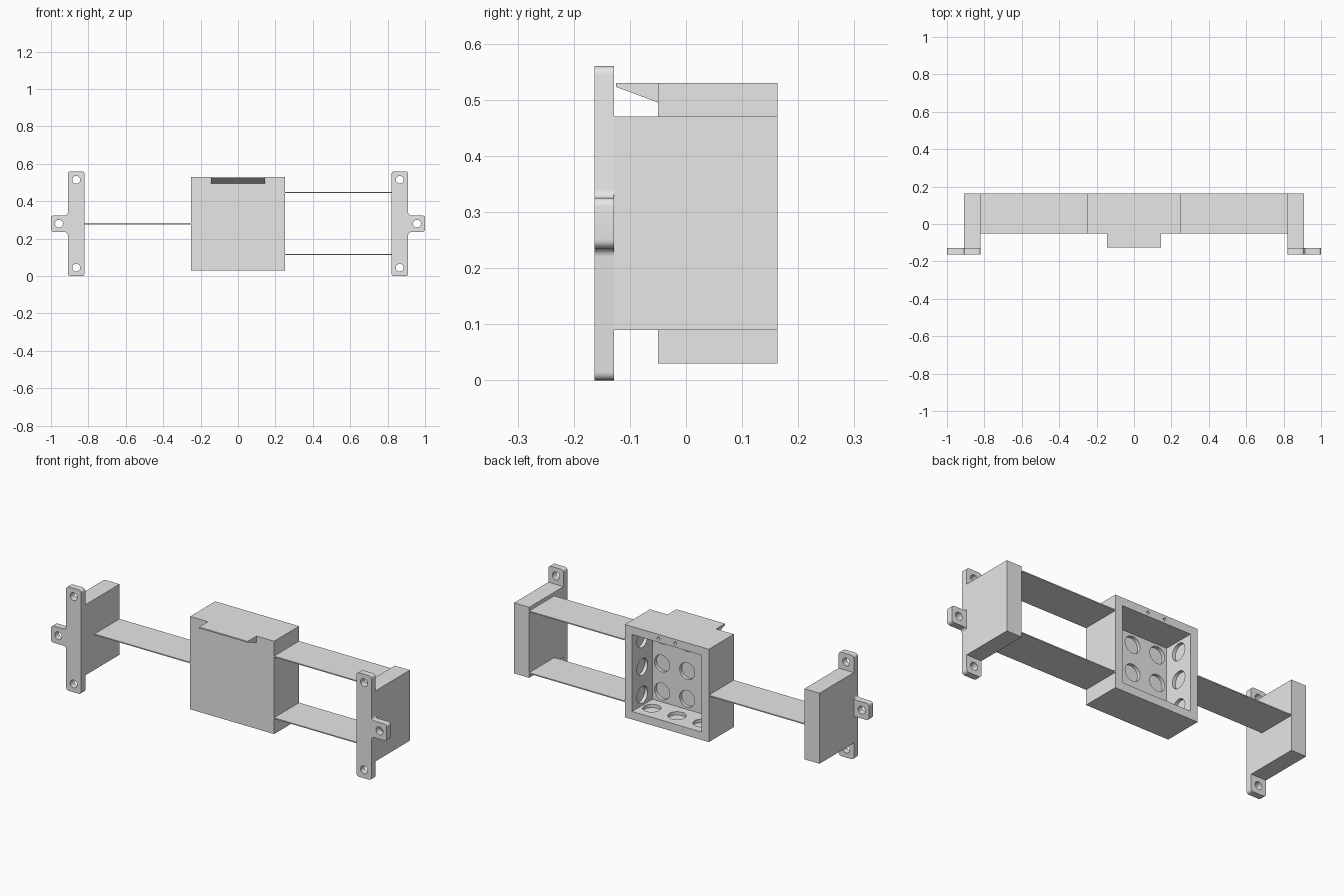
import bpy, bmesh
from math import pi
from mathutils import Matrix, Vector

cube = bpy.data.objects.get("Cube")
if cube:
    bpy.data.objects.remove(cube, do_unlink=True)

grey = bpy.data.materials.new("light_grey")
grey.use_nodes = True
grey.diffuse_color = (0.8, 0.8, 0.8, 1)
grey.node_tree.nodes["Principled BSDF"].inputs["Base Color"].default_value = (0.8, 0.8, 0.8, 1)

BACK, FACE, MID = 0.163, -0.05, 0.28   # rear plane, box front, middle height
HALF, CAVITY = 0.25, 0.207             # box and cavity half widths
FLOOR = -0.01                          # inside of the front wall
PLATE = -0.128                         # rear of the mounting plates


def finish(name, bm):
    bmesh.ops.recalc_face_normals(bm, faces=bm.faces[:])
    mesh = bpy.data.meshes.new(name)
    bm.to_mesh(mesh)
    bm.free()
    mesh.materials.append(grey)
    obj = bpy.data.objects.new(name, mesh)
    bpy.context.collection.objects.link(obj)
    return obj


def add_box(bm, low, high):
    low, high = Vector(low), Vector(high)
    place = Matrix.Translation((low + high) / 2) @ Matrix.Diagonal((high - low).to_4d())
    bmesh.ops.create_cube(bm, size=1, matrix=place)


def box(name, low, high):
    bm = bmesh.new()
    add_box(bm, low, high)
    return finish(name, bm)


def add_cylinder(bm, center, axis, radius, length):
    turn = Vector(axis).to_track_quat('Z', 'Y').to_matrix().to_4x4()
    bmesh.ops.create_cone(bm, cap_ends=True, segments=32, radius1=radius, radius2=radius,
                          depth=length, matrix=Matrix.Translation(center) @ turn)


def prism(name, points, shift, rounding=0):
    bm = bmesh.new()
    face = bm.faces.new([bm.verts.new(p) for p in points])
    if rounding:
        bmesh.ops.bevel(bm, geom=bm.verts[:], offset=rounding, segments=5,
                        profile=0.5, affect='VERTICES')
    solid = bmesh.ops.extrude_face_region(bm, geom=bm.faces[:])
    moved = [g for g in solid["geom"] if isinstance(g, bmesh.types.BMVert)]
    bmesh.ops.translate(bm, verts=moved, vec=shift)
    return finish(name, bm)


def select_only(obj):
    bpy.ops.object.select_all(action='DESELECT')
    obj.select_set(True)
    bpy.context.view_layer.objects.active = obj


def cut(obj, bm):
    cutter = finish("cutter", bm)
    cutter.hide_render = True
    mod = obj.modifiers.new("cut", 'BOOLEAN')
    mod.operation, mod.solver, mod.object = 'DIFFERENCE', 'EXACT', cutter
    select_only(obj)
    bpy.ops.object.modifier_apply(modifier=mod.name)
    bpy.data.objects.remove(cutter, do_unlink=True)


def smooth(obj):
    select_only(obj)
    bpy.ops.object.shade_smooth_by_angle(angle=pi / 6)


# Hollow box, open at the rear
body = box("outlet_box", (-HALF, FACE, MID - HALF), (HALF, BACK, MID + HALF))
bm = bmesh.new()
add_box(bm, (-CAVITY, FLOOR, MID - CAVITY), (CAVITY, BACK + 0.1, MID + CAVITY))
cut(body, bm)

# Round knockouts in the inner walls, and two screw holes in the top rim
bm = bmesh.new()
steps = (-0.15, 0, 0.15)
depth_mid = (FLOOR + BACK) / 2
RADIUS, DEEP = 0.045, 0.036
for a in steps:
    for b in steps:
        add_cylinder(bm, (a, FLOOR, MID + b), (0, 1, 0), RADIUS, DEEP)
    add_cylinder(bm, (a, depth_mid, MID - CAVITY), (0, 0, 1), RADIUS, DEEP)
    for side in (-1, 1):
        add_cylinder(bm, (side * CAVITY, depth_mid, MID + a), (1, 0, 0), RADIUS, DEEP)
for x in (-0.05, 0.05):
    add_cylinder(bm, (x, BACK, 0.508), (0, 1, 0), 0.008, 0.15)
cut(body, bm)
smooth(body)

# Wedge-shaped lip on the top front edge
prism("front_lip", [(-0.145, FACE, 0.53), (-0.145, -0.125, 0.53),
                    (-0.145, -0.125, 0.523), (-0.145, FACE, 0.495)], (0.29, 0, 0))

# Thin straps between box and brackets
for name, x, z in (("right_strap", -0.82, MID), ("left_upper_strap", HALF, 0.447),
                   ("left_lower_strap", HALF, 0.115)):
    box(name, (x, FACE, z - 0.003), (x + 0.57, BACK, z + 0.003))

# End brackets: solid block with a screw plate in front
for name, side in (("left", 1), ("right", -1)):
    inner, outer = sorted((side * 0.82, side * 0.91))
    box(name + "_bracket_block", (inner, PLATE, 0.09), (outer, BACK, 0.47))
    outline = [(0.82, 0), (0.91, 0), (0.91, 0.235), (1, 0.235),
               (1, 0.325), (0.91, 0.325), (0.91, 0.56), (0.82, 0.56)]
    plate = prism(name + "_mounting_plate", [(side * x, PLATE, z) for x, z in outline],
                  (0, -0.035, 0), 0.015)
    bm = bmesh.new()
    for x, z in ((0.865, 0.045), (0.865, 0.515), (0.957, MID)):
        add_cylinder(bm, (side * x, PLATE - 0.0175, z), (0, 1, 0), 0.021, 0.1)
    cut(plate, bm)
    smooth(plate)
